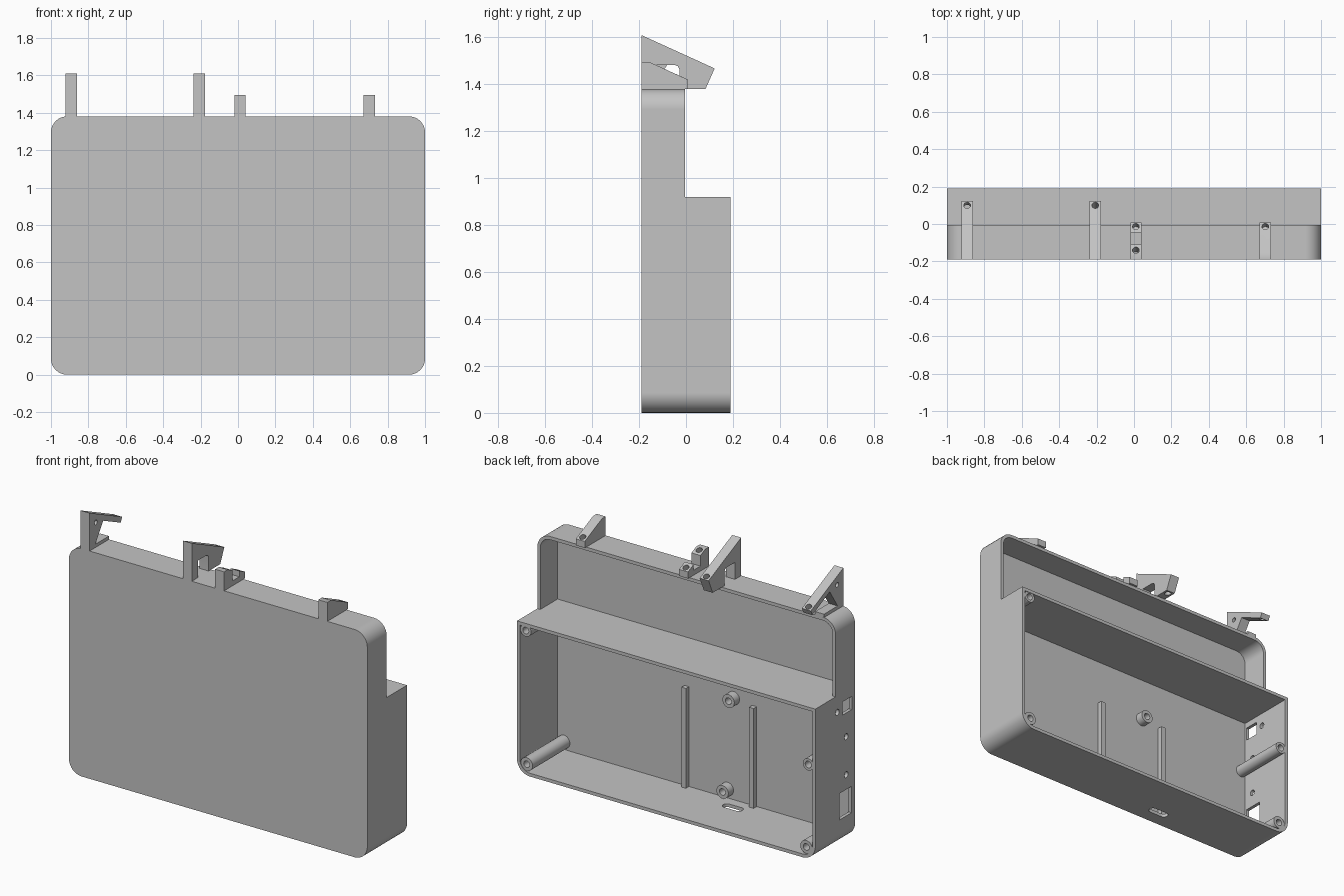
import bpy, bmesh, math
from mathutils import Vector

if "Cube" in bpy.data.objects:
    bpy.data.objects.remove(bpy.data.objects["Cube"])

grey = bpy.data.materials.new("plain grey")
grey.use_nodes = True
GREY = (0.55, 0.55, 0.55, 1)
grey.diffuse_color = GREY
grey.node_tree.nodes["Principled BSDF"].inputs["Base Color"].default_value = GREY


def finish(name, bm):
    bmesh.ops.recalc_face_normals(bm, faces=bm.faces)
    mesh = bpy.data.meshes.new(name)
    bm.to_mesh(mesh)
    bm.free()
    mesh.materials.append(grey)
    ob = bpy.data.objects.new(name, mesh)
    bpy.context.scene.collection.objects.link(ob)
    return ob


def prism(name, pts, axis, a, b):
    """Extrude a profile from a to b: (x, z) along Y, (y, z) along X, (x, y) along Z."""
    place = {"X": lambda u, v: (a, u, v), "Y": lambda u, v: (u, a, v),
             "Z": lambda u, v: (u, v, a)}[axis]
    step = {"X": (b - a, 0, 0), "Y": (0, b - a, 0), "Z": (0, 0, b - a)}[axis]
    bm = bmesh.new()
    face = bm.faces.new([bm.verts.new(place(u, v)) for u, v in pts])
    new = bmesh.ops.extrude_face_region(bm, geom=[face])["geom"]
    bmesh.ops.translate(bm, vec=step, verts=[g for g in new if isinstance(g, bmesh.types.BMVert)])
    return finish(name, bm)


def rounded(u0, u1, v0, v1, low, high, seg=8):
    """Rectangle with its own radius for the low and the high corners."""
    pts = []
    for k, (u, v, su, sv, r) in enumerate([(u1, v1, -1, -1, high), (u0, v1, 1, -1, high),
                                           (u0, v0, 1, 1, low), (u1, v0, -1, 1, low)]):
        if r == 0:
            pts.append((u, v))
            continue
        for i in range(seg + 1):
            t = math.pi / 2 * (k + i / seg)
            pts.append((u + su * r + r * math.cos(t), v + sv * r + r * math.sin(t)))
    return pts


def box(u0, u1, v0, v1):
    return rounded(u0, u1, v0, v1, 0, 0)


def rod(name, start, end, r):
    start, end = Vector(start), Vector(end)
    d = end - start
    bm = bmesh.new()
    bmesh.ops.create_cone(bm, cap_ends=True, segments=24, radius1=r, radius2=r, depth=d.length)
    bmesh.ops.rotate(bm, verts=bm.verts, matrix=d.to_track_quat("Z", "Y").to_matrix())
    bmesh.ops.translate(bm, verts=bm.verts, vec=(start + end) / 2)
    return finish(name, bm)


def cut(ob, cutter):
    mod = ob.modifiers.new("cut", "BOOLEAN")
    mod.operation, mod.solver, mod.object = "DIFFERENCE", "EXACT", cutter
    bpy.ops.object.select_all(action="DESELECT")
    bpy.context.view_layer.objects.active = ob
    ob.select_set(True)
    bpy.ops.object.modifier_apply(modifier=mod.name)
    bpy.data.objects.remove(cutter)


def smooth(ob):
    bpy.ops.object.select_all(action="DESELECT")
    bpy.context.view_layer.objects.active = ob
    ob.select_set(True)
    bpy.ops.object.shade_smooth_by_angle(angle=math.radians(30))
    ob.modifiers.new("even shading", "WEIGHTED_NORMAL").keep_sharp = True


FRONT, BACK, STEP, TOP, SHELF = -0.19, 0.19, -0.005, 1.38, 0.92
WALL, R = 0.02, 0.085
INNER = FRONT + WALL
r_in = R - WALL

# Case: rounded block, stepped at the back, hollowed above and below the shelf
case = prism("case", rounded(-1, 1, 0, TOP, R, R), "Y", FRONT, BACK)
cut(case, prism("step", box(-2, 2, SHELF, 2), "Y", STEP, 1))
cut(case, prism("upper", rounded(WALL - 1, 1 - WALL, SHELF, TOP - WALL, 0, r_in), "Y", INNER, 1))
cut(case, prism("lower", rounded(WALL - 1, 1 - WALL, WALL, SHELF - WALL, r_in, 0), "Y", INNER, 1))

# Ports and screw holes in the side wall, slot in the floor
for y, z, w, h in [(-0.114, 0.824, 0.09, 0.08), (-0.1, 0.24, 0.115, 0.16)]:
    cut(case, prism("port", box(y - w / 2, y + w / 2, z - h / 2, z + h / 2), "X", -1.1, -0.95))
for y, z in [(-0.02, 0.82), (-0.105, 0.64), (-0.105, 0.41)]:
    cut(case, rod("hole", (-1.1, y, z), (-0.95, y, z), 0.018))
cut(case, prism("slot", rounded(-0.32, -0.19, -0.11, -0.06, 0.0249, 0.0249), "Z", -0.1, 0.1))
smooth(case)

# Screw posts in the case and short bosses on the front plate
for label, x, z, r, end in [("upper_left_post", 0.943, 0.875, 0.036, 0.187),
                            ("lower_left_post", 0.937, 0.067, 0.04, 0.187),
                            ("upper_right_post", -0.95, 0.57, 0.036, 0.187),
                            ("lower_right_post", -0.937, 0.067, 0.04, 0.187),
                            ("upper_boss", -0.2, 0.636, 0.04, -0.12),
                            ("lower_boss", -0.16, 0.075, 0.04, -0.12)]:
    post = rod(label, (x, INNER - 0.005, z), (x, end, z), r)
    depth = min(0.1, end - INNER)
    cut(post, rod("bore", (x, end - depth, z), (x, 0.3, z), 0.02))
    smooth(post)

# Guide rails on the front plate
for label, x in [("left_rail", 0.114), ("right_rail", -0.34)]:
    prism(label, box(x - 0.015, x + 0.015, WALL, 0.625), "Y", INNER - 0.005, INNER + 0.03)

# Brackets: side profiles extruded across their width
hook = [(FRONT, TOP), (FRONT, 1.61), (0.122, 1.468), (0.083, TOP), (-0.028, TOP),
        (-0.028, 1.463), (-0.034, 1.477), (-0.048, 1.483), (-0.13, 1.483), (-0.13, TOP)]
open_hook = [(FRONT, TOP), (FRONT, 1.61), (0.122, 1.468), (0.108, 1.438), (-0.06, 1.514),
             (-0.135, 1.4), (-0.005, 1.4), (-0.005, TOP)]
wedge = [(FRONT, TOP), (FRONT, 1.495), (-0.155, 1.495), (0.009, 1.42), (0.009, TOP)]
notched = wedge[:3] + [(-0.11, 1.474), (-0.11, 1.41), (-0.045, 1.41), (-0.045, 1.445)] + wedge[3:]
HALF = 0.03
normal = Vector((0, 0.414, 0.91))

for label, profile, x, holes in [("right_hook", open_hook, -0.892, [(0.1, 1.478, 0.2)]),
                                 ("middle_hook", hook, -0.207, [(0.1, 1.478, 0.2)]),
                                 ("notched_bracket", notched, 0.01,
                                  [(-0.014, 1.43, 0.04), (-0.14, 1.488, 0.06)]),
                                 ("left_bracket", wedge, 0.702, [(-0.014, 1.43, 0.04)])]:
    bracket = prism(label, profile, "X", x - HALF, x + HALF)
    for y, z, depth in holes:
        p = Vector((x, y, z))
        cut(bracket, rod("bore", p - normal * depth, p + normal * 0.06, 0.018))
    if profile is open_hook:
        cut(bracket, rod("bore", (x - 0.1, -0.13, 1.53), (x + 0.1, -0.13, 1.53), 0.014))
    smooth(bracket)
